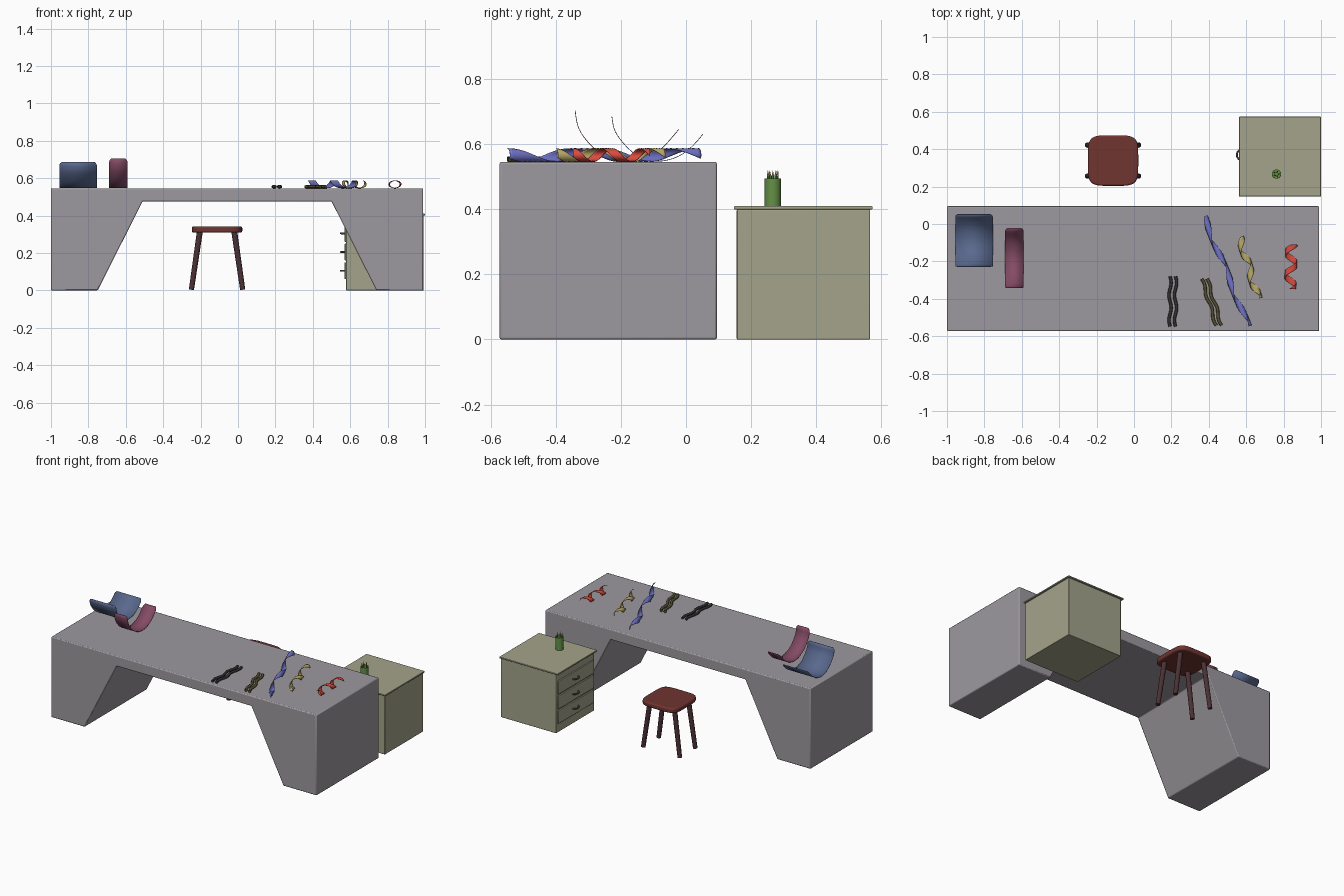
import bpy, bmesh, math
from mathutils import Vector

if "Cube" in bpy.data.objects:
    bpy.data.objects.remove(bpy.data.objects["Cube"])


def mat(name, rgb):
    m = bpy.data.materials.new(name)
    m.diffuse_color = (*rgb, 1)
    m.use_nodes = True
    m.node_tree.nodes["Principled BSDF"].inputs["Base Color"].default_value = m.diffuse_color
    return m


GREY = mat("stone grey", (0.34, 0.32, 0.35))
OLIVE = mat("olive", (0.37, 0.37, 0.26))
BROWN = mat("red brown", (0.16, 0.035, 0.03))
LEG = mat("dark wood", (0.07, 0.03, 0.035))
BLUE = mat("blue", (0.10, 0.14, 0.27))
PLUM = mat("plum", (0.23, 0.07, 0.13))
VIOLET = mat("violet", (0.17, 0.18, 0.6))
GOLD = mat("gold", (0.52, 0.42, 0.14))
RED = mat("red", (0.7, 0.07, 0.05))
BLACK = mat("black", (0.03, 0.03, 0.03))
DARK = mat("dark olive", (0.09, 0.08, 0.03))
GREEN = mat("green", (0.13, 0.28, 0.06))
METAL = mat("metal", (0.08, 0.08, 0.08))


def finish(ob, m, smooth=True, bevel=0, seg=2):
    ob.data.materials.append(m)
    if bevel:
        b = ob.modifiers.new("bevel", 'BEVEL')
        b.width, b.segments, b.limit_method = bevel, seg, 'ANGLE'
    if smooth:
        bpy.ops.object.select_all(action='DESELECT')
        ob.select_set(True)
        bpy.context.view_layer.objects.active = ob
        bpy.ops.object.shade_smooth_by_angle(angle=math.radians(40))
    return ob


def from_data(name, verts, faces):
    me = bpy.data.meshes.new(name)
    me.from_pydata(verts, [], faces)
    bm = bmesh.new()
    bm.from_mesh(me)
    bmesh.ops.recalc_face_normals(bm, faces=bm.faces)
    bm.to_mesh(me)
    bm.free()
    ob = bpy.data.objects.new(name, me)
    bpy.context.collection.objects.link(ob)
    return ob


def prism(name, profile, place, a, b, m, bevel=0, seg=2):
    n = len(profile)
    verts = [place(p, a) for p in profile] + [place(p, b) for p in profile]
    faces = [list(range(n)), list(range(n, 2 * n))]
    faces += [(i, (i + 1) % n, n + (i + 1) % n, n + i) for i in range(n)]
    return finish(from_data(name, verts, faces), m, True, bevel, seg)


def box(name, x0, x1, y0, y1, z0, z1, m, bevel=0):
    return prism(name, [(x0, y0), (x1, y0), (x1, y1), (x0, y1)],
                 lambda p, z: (p[0], p[1], z), z0, z1, m, bevel)


def rod(name, a, b, r0, r1, m, sides=16):
    a, b = Vector(a), Vector(b)
    bpy.ops.mesh.primitive_cone_add(vertices=sides, radius1=r0, radius2=r1,
                                    depth=(b - a).length, location=(a + b) / 2)
    ob = bpy.context.object
    ob.name = name
    ob.rotation_euler = (b - a).to_track_quat('Z', 'Y').to_euler()
    return finish(ob, m)


def tube(name, pts, r, m):
    cu = bpy.data.curves.new(name, 'CURVE')
    cu.dimensions = '3D'
    cu.bevel_depth, cu.bevel_resolution, cu.use_fill_caps = r, 2, True
    sp = cu.splines.new('POLY')
    sp.points.add(len(pts) - 1)
    for p, co in zip(sp.points, pts):
        p.co = (*co, 1)
    sp.use_smooth = True
    ob = bpy.data.objects.new(name, cu)
    bpy.context.collection.objects.link(ob)
    cu.materials.append(m)
    return ob


def smooth_path(p, steps=5):
    q = [p[0]] + p + [p[-1]]
    out = []
    for i in range(1, len(q) - 2):
        a, b, c, d = (Vector(v) for v in q[i - 1:i + 3])
        for s in range(steps):
            t = s / steps
            out.append(0.5 * (2 * b + (c - a) * t + (2 * a - 5 * b + 4 * c - d) * t * t
                              + (3 * b - a - 3 * c + d) * t ** 3))
    return out + [Vector(p[-1])]


# Desk with tapered solid ends
prism("desk", [(-1, 0), (-0.75, 0), (-0.51, 0.476), (0.5, 0.476), (0.74, 0), (0.99, 0),
               (0.99, 0.546), (-1, 0.546)],
      lambda p, y: (p[0], y, p[1]), -0.573, 0.095, GREY, 0.006)

# Drawer cabinet, drawers facing -x
box("cabinet_body", 0.578, 0.992, 0.156, 0.566, 0, 0.40, OLIVE, 0.003)
box("cabinet_top", 0.562, 1.0, 0.147, 0.574, 0.40, 0.41, OLIVE, 0.003)
for i in range(3):
    z = 0.105 + 0.1 * i
    box(f"drawer_front_{i + 1}", 0.570, 0.58, 0.17, 0.552, z - 0.045, z + 0.045, OLIVE, 0.003)
    arc = [(0.574 - 0.024 * math.sin(math.pi * t / 10),
            0.37 - 0.028 * math.cos(math.pi * t / 10), z) for t in range(11)]
    tube(f"drawer_handle_{i + 1}", arc, 0.005, METAL)

# Pencil cup
px, py = 0.762, 0.267
cup = rod("pencil_cup", (px, py, 0.41), (px, py, 0.495), 0.025, 0.025, GREEN, 24)
bm = bmesh.new()
bm.from_mesh(cup.data)
bmesh.ops.delete(bm, geom=[f for f in bm.faces if f.normal.z > 0.9], context='FACES_ONLY')
bm.to_mesh(cup.data)
bm.free()
w = cup.modifiers.new("wall", 'SOLIDIFY')
w.thickness = 0.003
for i in range(5):
    a = 2 * math.pi * i / 5
    dx, dy = 0.015 * math.cos(a), 0.015 * math.sin(a)
    rod(f"pencil_{i + 1}", (px + dx * 0.8, py + dy * 0.8, 0.415),
        (px + dx, py + dy, 0.503), 0.004, 0.004, GREEN, 6)
    rod(f"pencil_tip_{i + 1}", (px + dx, py + dy, 0.503),
        (px + dx * 1.1, py + dy * 1.1, 0.52), 0.004, 0.0005, GOLD, 6)

# Stool
cx, cy = -0.112, 0.339
sup = []
for i in range(48):
    c, s = math.cos(2 * math.pi * i / 48), math.sin(2 * math.pi * i / 48)
    sup.append((cx + 0.135 * math.copysign(abs(c) ** 0.42, c),
                cy + 0.135 * math.copysign(abs(s) ** 0.42, s)))
prism("stool_seat", sup, lambda p, z: (p[0], p[1], z), 0.309, 0.342, BROWN, 0.009, 3)
for sx in (-1, 1):
    for sy in (-1, 1):
        rod("stool_leg", (cx + sx * 0.137, cy + sy * 0.083, 0.004),
            (cx + sx * 0.092, cy + sy * 0.075, 0.315), 0.014, 0.016, LEG)


# Curved thin sheets
def sheet(name, x0, x1, path, m):
    pts = smooth_path(path)
    ins = [0.012, 0.004] + [0] * (len(pts) - 4) + [0.004, 0.012]
    verts = []
    for p, k in zip(pts, ins):
        verts += [(x0 + k, p[0], p[1]), (x1 - k, p[0], p[1])]
    faces = [(2 * i, 2 * i + 1, 2 * i + 3, 2 * i + 2) for i in range(len(pts) - 1)]
    ob = finish(from_data(name, verts, faces), m)
    s = ob.modifiers.new("thickness", 'SOLIDIFY')
    s.thickness, s.offset = 0.002, 0


sheet("blue_sheet", -0.955, -0.755,
      [(-.228, .686), (-.217, .638), (-.178, .588), (-.135, .558), (-.085, .548),
       (-.03, .56), (.015, .59), (.052, .631)], BLUE)
sheet("plum_sheet", -0.69, -0.59,
      [(-.341, .704), (-.328, .645), (-.283, .588), (-.23, .558), (-.175, .548),
       (-.12, .56), (-.074, .588), (-.022, .646)], PLUM)


# Twisted ribbons: an arc section turning along an axis
def ribbon(name, a, b, rx, turns, span, phase, m):
    a, b = Vector(a), Vector(b)
    side = Vector((-(b - a).y, (b - a).x)).normalized()
    n, k, rz = 60, 7, 0.02
    verts, faces = [], []
    for i in range(n + 1):
        c = a.lerp(b, i / n)
        for j in range(k):
            t = phase + 2 * math.pi * turns * i / n + span * (j / (k - 1) - 0.5)
            p = c + side * rx * math.cos(t)
            verts.append((p.x, p.y, 0.567 + rz * math.sin(t)))
    for i in range(n):
        for j in range(k - 1):
            q = i * k + j
            faces.append((q, q + 1, q + k + 1, q + k))
    ob = finish(from_data(name, verts, faces), m)
    s = ob.modifiers.new("thickness", 'SOLIDIFY')
    s.thickness, s.offset = 0.002, 0


ribbon("violet_ribbon", (0.375, 0.04), (0.612, -0.548), 0.018, 2, 2.2, 0.5, VIOLET)
ribbon("gold_ribbon", (0.565, -0.07), (0.665, -0.40), 0.022, 2, 1.9, 0.5, GOLD)
ribbon("red_ribbon", (0.843, -0.11), (0.835, -0.347), 0.031, 2, 1.9, 0.8, RED)


# Wavy rods
def wavy(name, a, b, m):
    a, b = Vector(a), Vector(b)
    side = Vector((-(b - a).y, (b - a).x)).normalized()
    pts = []
    for i in range(25):
        p = a.lerp(b, i / 24) + side * 0.006 * math.sin(4 * math.pi * i / 24)
        pts.append((p.x, p.y, 0.5545))
    tube(name, pts, 0.0085, m)


for i, x in enumerate((0.193, 0.222)):
    wavy(f"black_wavy_rod_{i + 1}", (x, -0.28), (x, -0.548), BLACK)
for i, x in enumerate((0.362, 0.390)):
    wavy(f"olive_wavy_rod_{i + 1}", (x, -0.293), (x + 0.078, -0.542), DARK)
